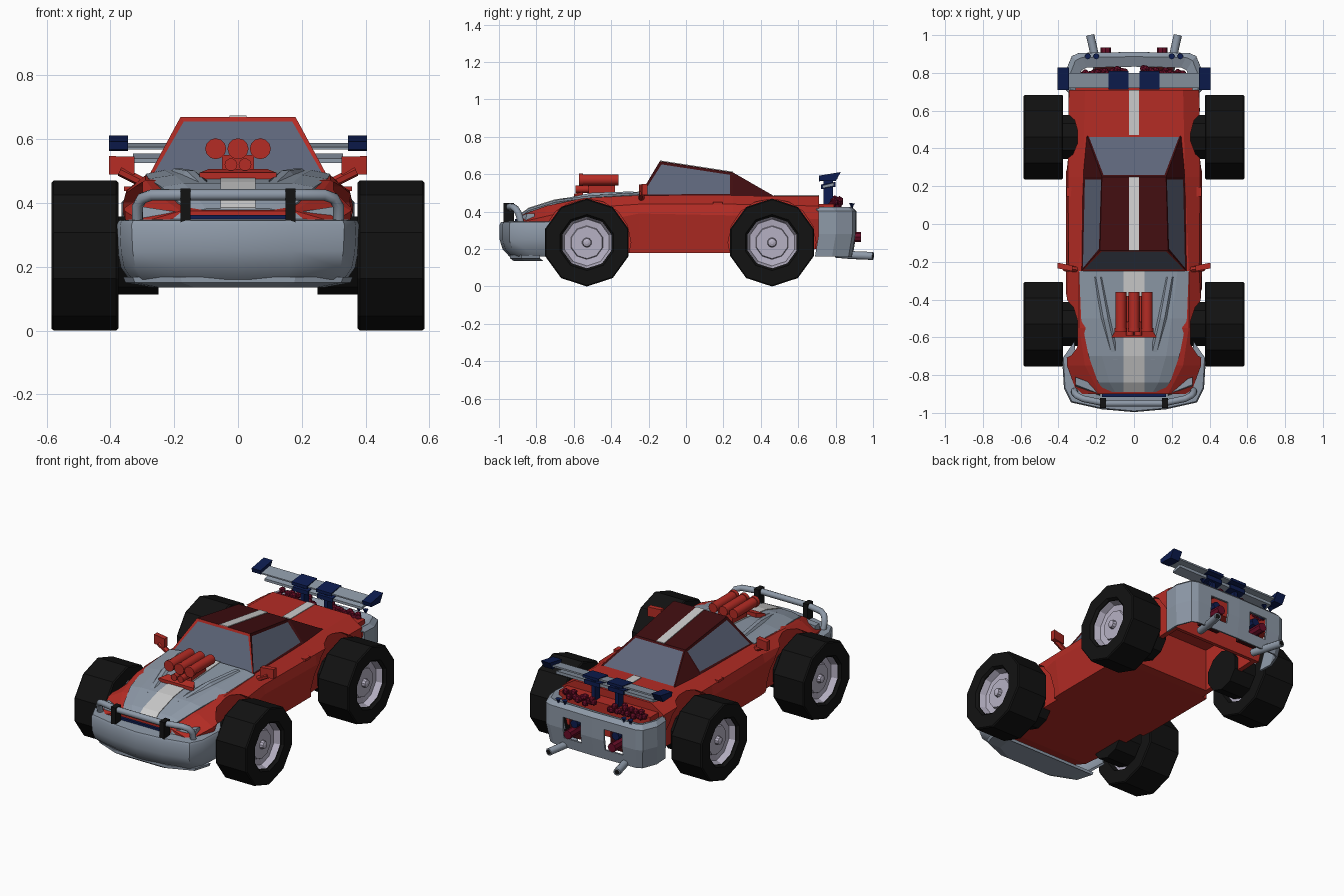
import bpy, bmesh, math, random
from mathutils import Vector

if "Cube" in bpy.data.objects:
    bpy.data.objects.remove(bpy.data.objects["Cube"])
random.seed(4)


def mat(name, r, g, b):
    m = bpy.data.materials.new(name)
    m.diffuse_color = (r, g, b, 1)
    m.use_nodes = True
    m.node_tree.nodes["Principled BSDF"].inputs["Base Color"].default_value = m.diffuse_color
    return m


RED = mat("red", .46, .025, .018)
DARK = mat("dark_red", .05, .004, .005)
GREY = mat("blue_grey", .27, .32, .39)
GLASS = mat("glass", .11, .13, .19)
BLACK = mat("black", .006, .006, .006)
BLUE = mat("navy", .004, .012, .08)
RIM = mat("rim", .47, .44, .55)
WHITE = mat("white", .75, .72, .72)
LAMP = mat("lamp_red", .14, .004, .02)


def make(name, verts, faces, *mats):
    me = bpy.data.meshes.new(name)
    me.from_pydata([tuple(v) for v in verts], [], faces)
    bm = bmesh.new()
    bm.from_mesh(me)
    bmesh.ops.recalc_face_normals(bm, faces=bm.faces)
    bm.to_mesh(me)
    bm.free()
    o = bpy.data.objects.new(name, me)
    bpy.context.collection.objects.link(o)
    for m in mats:
        me.materials.append(m)
    return o


def loft(name, rings, m, closed=True, caps=True):
    n = len(rings[0])
    faces = [(i*n+j, i*n+(j+1) % n, (i+1)*n+(j+1) % n, (i+1)*n+j)
             for i in range(len(rings)-1) for j in range(n if closed else n-1)]
    if caps:
        faces += [tuple(range(n)), tuple(range((len(rings)-1)*n, len(rings)*n))]
    return make(name, [v for r in rings for v in r], faces, m)


def extrude_x(name, x0, x1, prof, m):
    return loft(name, [[(x, y, z) for y, z in prof] for x in (x0, x1)], m)


def box(name, x0, x1, y0, y1, z0, z1, m):
    return extrude_x(name, x0, x1, [(y0, z0), (y1, z0), (y1, z1), (y0, z1)], m)


def lathe_x(name, prof, c, n, m, s=1, caps=True):
    """Spin (x, radius) points about an axis along x."""
    rings = [[(s*x, c[0]+r*math.sin(math.tau*i/n), c[1]+r*math.cos(math.tau*i/n))
              for i in range(n)] for x, r in prof]
    return loft(name, rings, m, caps=caps)


def tube(name, pts, r, m, n=10):
    """Round bar along a path, one ring per point."""
    P = [Vector(p) for p in pts]
    rings = []
    for i, p in enumerate(P):
        d = (P[min(i+1, len(P)-1)]-P[max(i-1, 0)]).normalized()
        u = d.cross(Vector((0, .31, .95))).normalized()
        v = d.cross(u)
        rings.append([p+r*(u*math.cos(math.tau*k/n)+v*math.sin(math.tau*k/n)) for k in range(n)])
    return smooth(loft(name, rings, m))


def smooth(o, angle=40):
    bpy.ops.object.select_all(action='DESELECT')
    o.select_set(True)
    bpy.context.view_layer.objects.active = o
    bpy.ops.object.shade_smooth_by_angle(angle=math.radians(angle))
    return o


def modify(o, kind, **kw):
    md = o.modifiers.new(kind, kind)
    for k, v in kw.items():
        setattr(md, k, v)
    bpy.context.view_layer.objects.active = o
    bpy.ops.object.modifier_apply(modifier=md.name)


def cut(o, cutter):
    modify(o, 'BOOLEAN', operation='DIFFERENCE', object=cutter, solver='EXACT')
    bpy.data.objects.remove(cutter)


def mirror_ring(y, half):
    return [(x, y, z) for x, z in half] + [(-x, y, z) for x, z in reversed(half)]


# main body with wheel arches and open tail underside
body = loft("body", [mirror_ring(y, h) for y, h in [
    (-.90, [(.20, .20), (.29, .27), (.30, .34), (.18, .375)]),
    (-.75, [(.28, .18), (.35, .30), (.355, .375), (.26, .43)]),
    (-.55, [(.30, .18), (.36, .33), (.36, .42), (.29, .472)]),
    (-.25, [(.33, .18), (.36, .39), (.345, .44), (.29, .487)]),
    (.25, [(.33, .18), (.36, .38), (.35, .44), (.27, .485)]),
    (.71, [(.31, .20), (.345, .36), (.345, .43), (.26, .485)])]], RED)
for yc in (-.53, .46):
    for s in (-1, 1):
        cut(body, lathe_x("arch_cutter", [(.30, .235), (.5, .235)], (yc, .235), 16, RED, s))
cut(body, box("tail_cutter", -.27, .27, .30, .69, 0, .44, RED))
box("tail_panel", -.31, .31, .70, .79, .34, .44, RED)

# cabin with inset windows
half = [(.28, -.25, .485), (.18, -.14, .67), (.17, .25, .61), (.25, .47, .484), (.27, .25, .485)]
cabin = make("cabin", half + [(-x, y, z) for x, y, z in half],
             [(0, 5, 6, 1), (1, 6, 7, 2), (2, 7, 8, 3), (0, 1, 2, 4), (5, 6, 7, 9),
              (4, 2, 3), (9, 7, 8), (0, 4, 3, 8, 9, 5)], RED, DARK, GLASS)
bm = bmesh.new()
bm.from_mesh(cabin.data)
bm.faces.ensure_lookup_table()
for f in list(bm.faces)[1:]:
    f.material_index = 1
for k, t in ((0, .018), (2, .015), (3, .02), (4, .02)):
    f = bm.faces[k]
    bmesh.ops.inset_individual(bm, faces=[f], thickness=t, depth=-.004)
    f.material_index = 2
    bm.faces.ensure_lookup_table()
bm.to_mesh(cabin.data)
bm.free()

# hood with two raised ridges
hood_line = [(-.89, .382), (-.84, .418), (-.70, .462), (-.50, .488), (-.25, .503)]
hood_w = [(.15, .10), (.19, .13), (.24, .17), (.28, .20), (.29, .23)]
loft("hood", [mirror_ring(y, [(a-.01, z-.045), (a, z-.012), (b, z)])
              for (y, z), (a, b) in zip(hood_line, hood_w)], GREY)
for s in (-1, 1):
    loft("hood_ridge", [[(s*(x-.03), y, z), (s*(x-.012), y, z+h), (s*(x+.012), y, z+h), (s*(x+.03), y, z)]
                        for x, y, z, h in ((.10, -.72, .45, .006), (.15, -.5, .48, .022), (.19, -.28, .49, .018))], GREY)


# white stripes
def stripe(name, w, line):
    extrude_x(name, -w, w, [(y, z+.004) for y, z in line] + [(y, z-.006) for y, z in reversed(line)], WHITE)


stripe("hood_stripe", .055, hood_line)
stripe("roof_stripe", .027, [(-.14, .67), (.25, .61)])
stripe("deck_stripe", .027, [(.47, .485), (.71, .485)])


# wrap-round bumpers built from one plan curve and stacked rows
def bumper(name, plan, rows):
    full = plan + [(-x, y) for x, y in reversed(plan[:-1])]
    o = loft(name, [[(x*sx, y+dy, z) for x, y in full] for z, sx, dy in rows], GREY, False, False)
    modify(o, 'SOLIDIFY', thickness=.012, offset=0)
    return o


smooth(bumper("front_bumper", [(-.375, -.71), (-.365, -.87), (-.33, -.94), (-.17, -.975), (0, -.99)],
              [(.345, .84, .09), (.34, .99, .004), (.33, 1, 0), (.25, .99, 0), (.20, .965, .015), (.165, .90, .05)]))
chin = [(-.36, -.78), (-.33, -.88), (-.18, -.94), (.18, -.94), (.33, -.88), (.36, -.78)]
loft("chin_plate", [[(x*s, y+d, z) for x, y in chin] for z, s, d in ((.168, 1, 0), (.15, .98, 0), (.135, .75, .02))], GREY)
rear = bumper("rear_bumper", [(-.355, .71), (-.36, .80), (-.325, .885), (-.29, .9), (0, .905)],
              [(.40, .86, -.07), (.42, .95, -.02), (.40, 1, 0), (.28, 1, 0), (.16, .95, -.02)])
for s in (-1, 1):
    cut(rear, box("opening_cutter", *sorted((s*.08, s*.20)), .84, .96, .22, .35, GREY))

# grille and headlights
box("grille", -.17, .17, -.915, -.87, .342, .362, BLUE)
for s in (-1, 1):
    loft("headlight", [[(s*x, y, z), (s*x, y+.01, z+h), (s*x, y+.05, z+h), (s*x, y+.05, z)]
                       for x, y, z, h in ((.18, -.91, .345, .025), (.31, -.86, .345, .045))], GREY)

# bull bar with black straps
bar = [(.315, -.88, .33), (.315, -.895, .39), (.30, -.91, .415), (.27, -.925, .425), (.15, -.95, .425)]
tube("bull_bar", bar + [(-x, y, z) for x, y, z in reversed(bar)], .018, GREY)
for s in (-1, 1):
    box("bar_strap", s*.165-.016, s*.165+.016, -.975, -.92, .335, .445, BLACK)

# engine intakes
box("engine_base", -.05, .05, -.52, -.38, .48, .55, RED)
loft("engine_flare", [[(-w, y, z), (w, y, z), (w, y, z+.025), (-w, y, z+.025)]
                      for y, w, z in ((-.60, .12, .47), (-.55, .09, .482))], RED)
for x in (-.07, 0, .07):
    tube("intake_barrel", [(x, -.57, .57), (x, -.36, .57)], .029, RED, 12)
    tube("intake_lip", [(x, -.572, .57), (x, -.55, .57)], .033, RED, 12)
for x in (-.022, .022):
    tube("lower_intake", [(x, -.59, .52), (x, -.40, .52)], .02, RED)

# wheels
for yc in (-.53, .46):
    for s in (-1, 1):
        c = (yc, .235)
        lathe_x("tyre", [(.40, .14), (.375, .15), (.375, .229), (.382, .235), (.578, .235), (.585, .229),
                         (.585, .15), (.57, .138), (.40, .14)], c, 10, BLACK, s, False)
        lathe_x("rim", [(.40, .141), (.572, .141), (.53, .125), (.525, .09), (.535, .086), (.535, .026),
                        (.555, .022), (.56, .008)], c, 10, RIM, s)
        lathe_x("brake_drum", [(.25, .122), (.41, .122)], c, 10, BLACK, s)

# mirrors, door handles, exhausts
for s in (-1, 1):
    loft("mirror", [[(s*x, y, z0), (s*x, y+.03, z0), (s*x, y+.03, z1), (s*x, y, z1)]
                    for x, y, z0, z1 in ((.325, -.25, .49, .545), (.405, -.235, .49, .547))], RED)
    tube("mirror_arm", [(s*.30, -.24, .465), (s*.37, -.235, .50)], .016, RED, 6)
    box("door_handle", *sorted((s*.33, s*.357)), .145, .195, .438, .452, RED)
    tube("exhaust", [(s*.19, .80, .175), (s*.205, .88, .168), (s*.232, 1.0, .163)], .022, GREY)
    tube("exhaust_bore", [(s*.231, .995, .163), (s*.2322, 1.001, .163)], .015, BLACK)

# rear wing
extrude_x("upper_blade", -.36, .36, [(.72, .567), (.80, .578), (.80, .588), (.72, .575)], GREY)
extrude_x("lower_blade", -.33, .33, [(.73, .525), (.79, .537), (.79, .555), (.73, .54)], GREY)
for s in (-1, 1):
    extrude_x("wing_end", s*.345, s*.405, [(.715, .567), (.80, .563), (.828, .612), (.71, .592)], BLUE)
    extrude_x("wing_stripe", s*.03, s*.135, [(.712, .562), (.81, .576), (.81, .592), (.712, .58)], BLUE)
    extrude_x("lower_stripe", s*.03, s*.135, [(.722, .52), (.798, .533), (.798, .559), (.722, .545)], BLUE)
    box("wing_post", s*.08-.012, s*.08+.012, .735, .785, .43, .57, BLUE)

# tail light clusters, bumper lamps and knobs
for s in (-1, 1):
    verts, faces = [], []
    for i in range(18):
        b = bmesh.new()
        bmesh.ops.create_icosphere(b, subdivisions=1, radius=.021)
        off = Vector((s*(.05+.013*i), .815-.0015*i+random.uniform(-.015, .01), .445+random.uniform(-.025, .025)))
        k = len(verts)
        verts += [v.co+off for v in b.verts]
        faces += [tuple(k+v.index for v in f.verts) for f in b.faces]
        b.free()
    make("tail_light_cluster", verts, faces, LAMP)
    box("lamp_recess", *sorted((s*.07, s*.21)), .80, .83, .20, .36, DARK)
    tube("bumper_lamp", [(s*.15, .83, .265), (s*.15, .935, .265)], .027, LAMP, 8)
    tube("lamp_collar", [(s*.14, .83, .315), (s*.14, .885, .315)], .025, BLUE, 8)
    for x in (.20, .245):
        tube("rear_knob", [(s*x, .86, .37), (s*x, .885, .40), (s*x, .888, .445)], .016, BLUE, 8)
